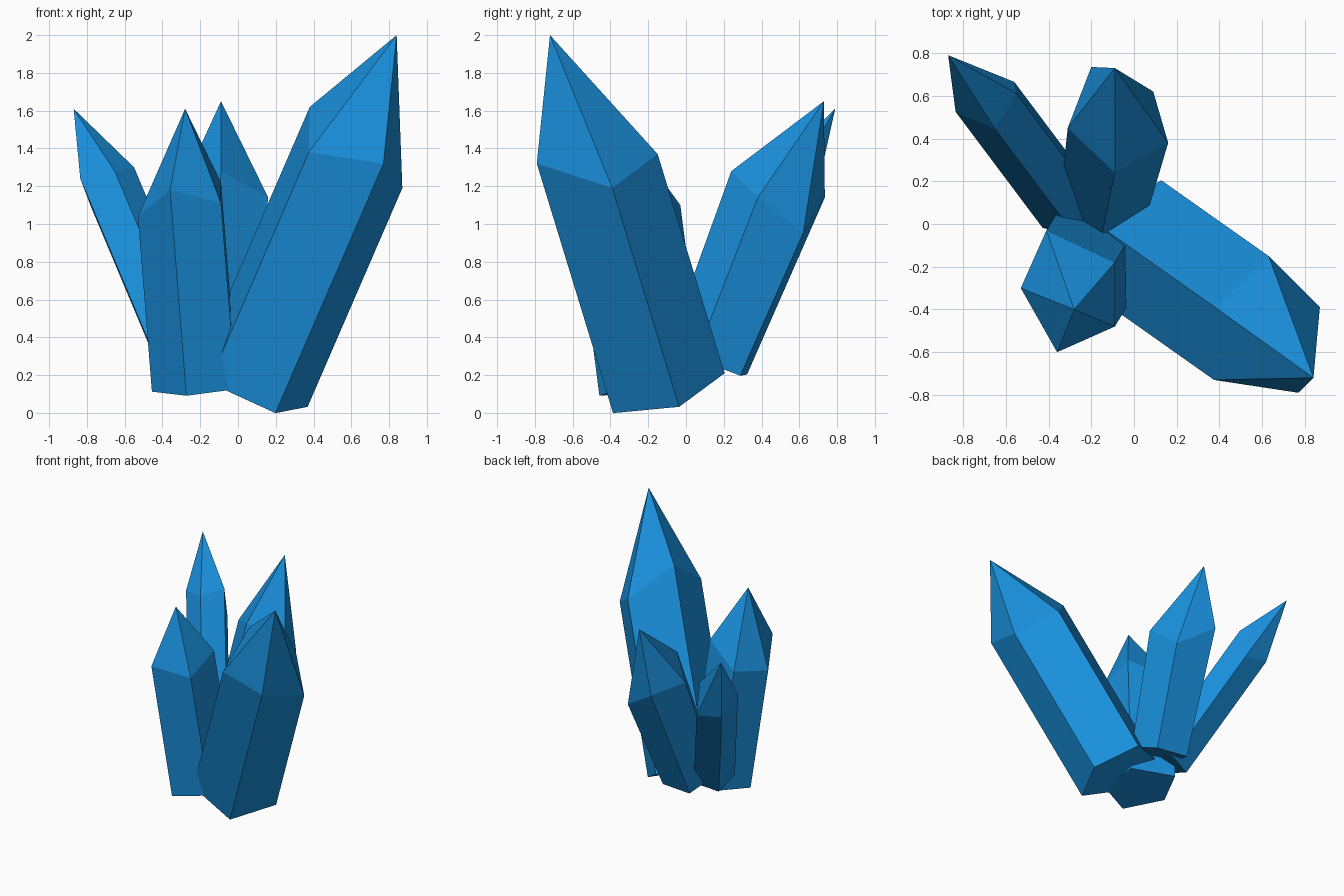
import bpy, bmesh
from mathutils import Vector

if "Cube" in bpy.data.objects:
    bpy.data.objects.remove(bpy.data.objects["Cube"])

mat = bpy.data.materials.new("crystal_blue")
mat.diffuse_color = (0.01, 0.28, 0.72, 1)
mat.use_nodes = True
mat.node_tree.nodes["Principled BSDF"].inputs["Base Color"].default_value = mat.diffuse_color


def crystal(name, apex, shoulder, axis, base_point, taper=1.0):
    """Five-sided prism with a pointed tip; the shoulder ring is projected
    along the axis onto a square-cut base plane."""
    axis, origin = Vector(axis).normalized(), Vector(base_point)
    top = [Vector(p) for p in shoulder]
    low = [p - axis * (p - origin).dot(axis) for p in top]
    centre = sum(low, Vector()) / len(low)
    low = [centre + (p - centre) * taper for p in low]

    bm = bmesh.new()
    tip = bm.verts.new(apex)
    ring = [bm.verts.new(p) for p in top]
    foot = [bm.verts.new(p) for p in low]
    n = len(ring)
    for i in range(n):
        j = (i + 1) % n
        bm.faces.new((ring[i], ring[j], tip))
        bm.faces.new((foot[i], foot[j], ring[j], ring[i]))
    bm.faces.new(foot[::-1])
    bmesh.ops.recalc_face_normals(bm, faces=bm.faces)
    mesh = bpy.data.meshes.new(name)
    bm.to_mesh(mesh)
    bm.free()
    mesh.materials.append(mat)
    obj = bpy.data.objects.new(name, mesh)
    bpy.context.collection.objects.link(obj)


# Tall crystal leaning right and forward
crystal("large_crystal", (0.84, -0.72, 2.0),
        [(0.77, -0.79, 1.32), (0.87, -0.39, 1.19), (0.63, -0.15, 1.37),
         (0.38, -0.39, 1.62), (0.375, -0.73, 1.38)],
        (0.5, -0.353, 1.155), (0.20, -0.38, 0.0))

# Nearly upright crystal at the front left
crystal("front_crystal", (-0.28, -0.40, 1.61),
        [(-0.36, -0.60, 1.18), (-0.09, -0.48, 1.11), (-0.09, -0.18, 1.22),
         (-0.41, -0.03, 1.10), (-0.53, -0.30, 1.04)],
        (-0.08, -0.13, 1), (-0.28, -0.46, 0.09))

# Crystal leaning backward, slightly narrower at its foot
crystal("back_crystal", (-0.09, 0.73, 1.65),
        [(-0.09, 0.24, 1.28), (0.16, 0.38, 1.14), (0.09, 0.62, 0.95),
         (-0.20, 0.735, 1.14), (-0.31, 0.45, 1.17)],
        (0.08, 0.405, 1), (0.03, 0.30, 0.19), 0.87)

# Thin crystal leaning left and backward
crystal("thin_crystal", (-0.87, 0.79, 1.61),
        [(-0.835, 0.525, 1.24), (-0.65, 0.445, 1.275), (-0.55, 0.61, 1.30),
         (-0.56, 0.665, 1.05), (-0.778, 0.652, 1.09)],
        (-0.42, 0.56, 1), (-0.40, 0.15, 0.19))
